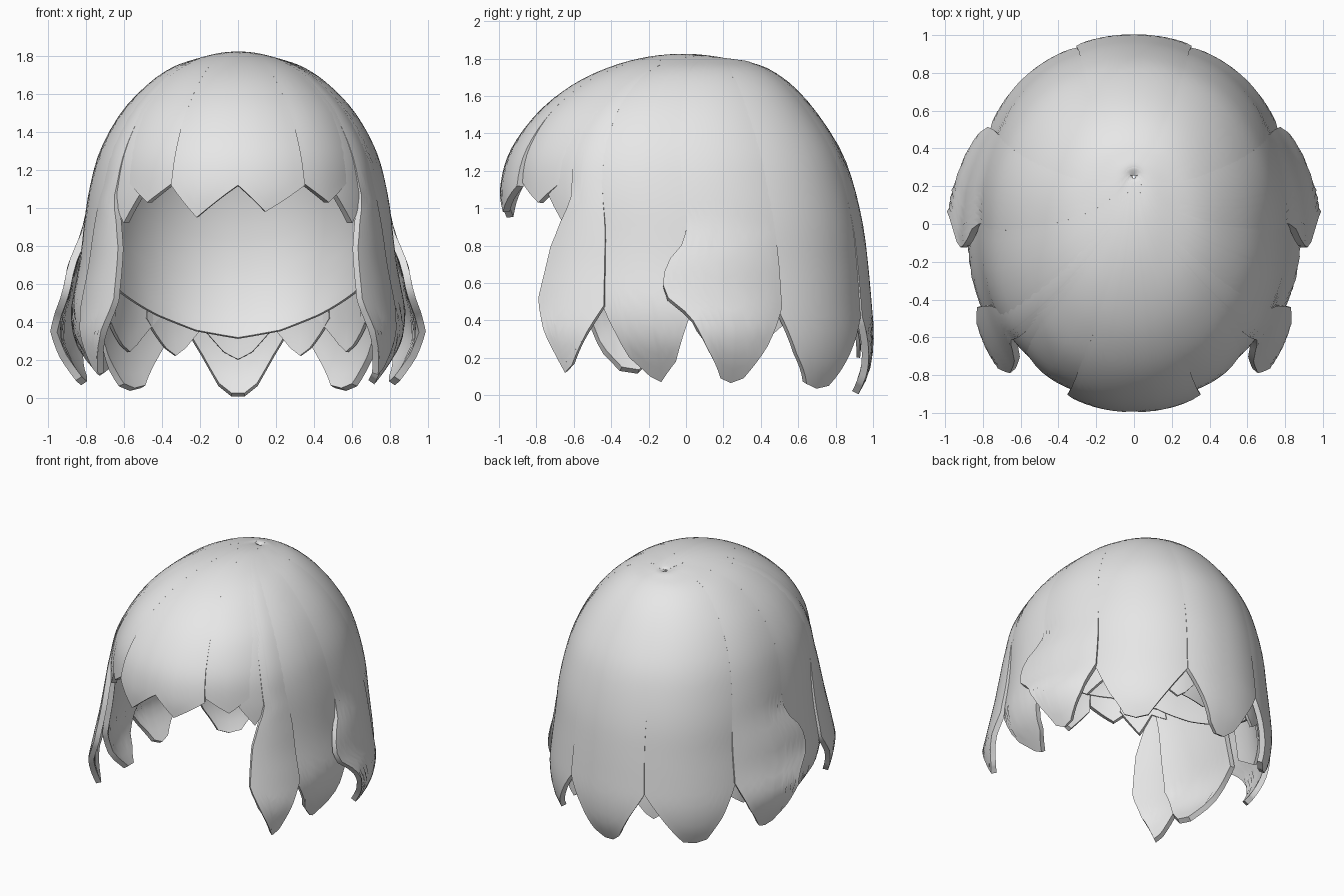
import bpy
import math

if "Cube" in bpy.data.objects:
    bpy.data.objects.remove(bpy.data.objects["Cube"])

grey = bpy.data.materials.new("hair_grey")
grey.diffuse_color = (0.8, 0.8, 0.8, 1)
grey.use_nodes = True
grey.node_tree.nodes["Principled BSDF"].inputs["Base Color"].default_value = grey.diffuse_color

# Dome sections from crown to hem: height, half width, front y, back y, back tilt
SECTIONS = [
    (1.775, .008, .242, .258, 0), (1.80, .03, .22, .28, .015),
    (1.825, .09, .02, .31, .035), (1.81, .19, -.20, .36, .035),
    (1.75, .34, -.42, .45, .01), (1.65, .48, -.62, .575, 0),
    (1.50, .62, -.80, .705, 0), (1.30, .73, -.935, .83, 0),
    (1.10, .785, -.98, .90, 0), (.90, .815, -.97, .943, 0),
    (.70, .83, -.97, .965, 0), (.50, .855, -.97, .98, 0),
    (.30, .87, -.96, .99, 0), (.12, .84, -.93, .965, 0),
    (-.03, .78, -.88, .89, 0)]


def section(t):
    """Smooth (Catmull-Rom) section at parameter t."""
    n = len(SECTIONS) - 1
    i = min(int(t), n - 1)
    f = t - i
    p = [SECTIONS[max(0, min(n, i + k))] for k in (-1, 0, 1, 2)]
    return [.5 * (2 * b + (c - a) * f + (2 * a - 5 * b + 4 * c - d) * f * f
                  + (3 * b - a - 3 * c + d) * f ** 3) for a, b, c, d in zip(*p)]


def t_at(z):
    """Parameter at which the dome reaches height z."""
    lo, hi = 2.0, len(SECTIONS) - 1.0
    for _ in range(30):
        mid = (lo + hi) / 2
        if section(mid)[0] > z:
            lo = mid
        else:
            hi = mid
    return lo


def ramp(points, x):
    """Piecewise linear lookup; a plain number is constant."""
    if not isinstance(points, list):
        return points
    pts = sorted(points)
    if x <= pts[0][0]:
        return pts[0][1]
    for (x0, y0), (x1, y1) in zip(pts, pts[1:]):
        if x <= x1:
            return y0 + (y1 - y0) * (x - x0) / (x1 - x0)
    return pts[-1][1]


def spow(v, e):
    return math.copysign(abs(v) ** e, v)


def lock(name, a0, a1, hem, flare=1.0, fade=0.0, bulge=.007, thick=.038,
         drop=0.0, sub=4, rows=32, sides="both"):
    """Strand running from the crown to a jagged hem between two angles
    (0 = front, 90 = right, 180 = back); sides: one, both or left."""
    us = [0.0]
    for (u0, _), (u1, _) in zip(hem, hem[1:]):
        us += [u0 + (u1 - u0) * (k + 1) / sub for k in range(sub)]
    flip = -1 if sides == "left" else 1
    verts = []
    for u in us:
        end = t_at(ramp(hem, u) + drop)
        for r in range(rows + 1):
            z, w, f, b, tilt = section(end * r / rows)
            a = math.radians(ramp(a0, z) * (1 - u) + ramp(a1, z) * u)
            s = 1 + (ramp(flare, z) - 1) * (1 - fade * u)
            s += bulge * math.sin(math.pi * u) - .003
            verts.append((flip * s * w * spow(math.sin(a), .93),
                          (f + b) / 2 - s * (b - f) / 2 * spow(math.cos(a), .93),
                          z - drop - tilt * (1 - math.cos(a)) / 2))
    n = rows + 1
    faces = [(c * n + r, c * n + r + 1, (c + 1) * n + r + 1, (c + 1) * n + r)[::flip]
             for c in range(len(us) - 1) for r in range(rows)]
    me = bpy.data.meshes.new(name)
    me.from_pydata(verts, [], faces)
    me.materials.append(grey)
    ob = bpy.data.objects.new(name, me)
    bpy.context.collection.objects.link(ob)
    sol = ob.modifiers.new("thickness", 'SOLIDIFY')
    sol.thickness = thick
    sol.offset = -1
    if sides == "both":
        m = ob.modifiers.new("mirror", 'MIRROR')
        m.use_mirror_merge = False
    bpy.ops.object.select_all(action='DESELECT')
    ob.select_set(True)
    bpy.context.view_layer.objects.active = ob
    bpy.ops.object.convert(target='MESH')
    bpy.ops.object.shade_smooth_by_angle(angle=math.radians(40))
    return ob


# Fringe
lock("centre_fringe", -25, 25,
     [(0, 1.12), (.22, .95), (.5, 1.12), (.68, .98), (1, 1.12)],
     flare=[(1.5, 1.0), (1.1, 1.012)], sides="one")
lock("side_fringe", 24.5, 54, [(0, 1.14), (.4, 1.03), (1, 1.19)],
     flare=[(1.5, 1.0), (1.1, .975)])
lock("temple_fringe", 40, 63,
     [(0, 1.1), (.35, .92), (.7, 1.06), (1, 1.0)],
     flare=[(1.5, .99), (1.1, .965)], fade=.8)

# Long strands framing the face; the left one is a little shorter
for name, sides, tip in (("right_front_strand", "one", .12),
                         ("left_front_strand", "left", .16)):
    lock(name, [(1.8, 54), (1.04, 54), (.95, 50), (.8, 46), (.5, 43), (.1, 46)],
         66, [(0, .52), (.14, .3), (.3, tip), (.45, tip + .04), (.7, .3), (1, .48)],
         flare=[(1.1, 1.0), (.9, 1.03), (.5, 1.1), (.35, 1.13), (.1, 1.11)],
         fade=.45)

# Side strands, tips curling inwards
CURL = [(.85, 1.0), (.45, 1.03), (.28, .99), (.07, .88)]
lock("right_side_strand", 64.5, 91,
     [(0, .49), (.25, .2), (.48, .1), (.62, .07), (.82, .18), (1, .45)],
     flare=CURL, sides="one")
lock("left_side_strand", 58, 91,
     [(0, .46), (.12, .22), (.25, .13), (.45, .115), (.65, .2), (1, .47)],
     flare=CURL, sides="left")
lock("flared_side_strand",
     [(.95, 91), (.82, 90), (.7, 85), (.55, 84), (.44, 90)], 119,
     [(0, .45), (.15, .25), (.3, .09), (.42, .065), (.55, .09), (.78, .26),
      (1, .47)],
     flare=[(.9, 1.0), (.7, 1.09), (.55, 1.1), (.35, 1.15), (.2, 1.11),
            (.05, 1.03)], fade=.8)

# Back strands
lock("back_side_strand", 118, 161,
     [(0, .47), (.16, .22), (.31, .06), (.44, .035), (.58, .05), (.78, .22),
      (1, .42)])
lock("back_centre_strand", 161, 199,
     [(0, .42), (.2, .22), (.34, .06), (.45, .005), (.55, .005), (.66, .06),
      (.8, .22), (1, .42)], flare=[(1.0, 1.0), (.4, 1.01)], sides="one")

# Shorter strands under the back, showing through the gaps
for name, a0, a1, tip in (("under_strand_a", 165, 195, .2),
                          ("under_strand_b", 144, 171, .22),
                          ("under_strand_c", 122, 150, .24),
                          ("under_strand_d", 100, 126, .28)):
    lock(name, a0, a1,
         [(0, .42), (.35, tip + .04), (.5, tip), (.65, tip + .04), (1, .42)],
         flare=.94, bulge=.01, thick=.02, sides="one" if a0 == 165 else "both")

# Smooth inner cap with an open face, drawn in towards the nape
lock("inner_cap", 0, 180,
     [(0, 1.24), (.2, 1.2), (.33, 1.08), (.42, .9), (.55, .7), (.68, .55),
      (.8, .43), (.9, .35), (1, .31)],
     flare=[(1.2, .945), (1.0, .935), (.8, .915), (.65, .885), (.5, .835),
            (.4, .785), (.3, .72)],
     bulge=0, thick=.015, drop=.035, sub=6)
